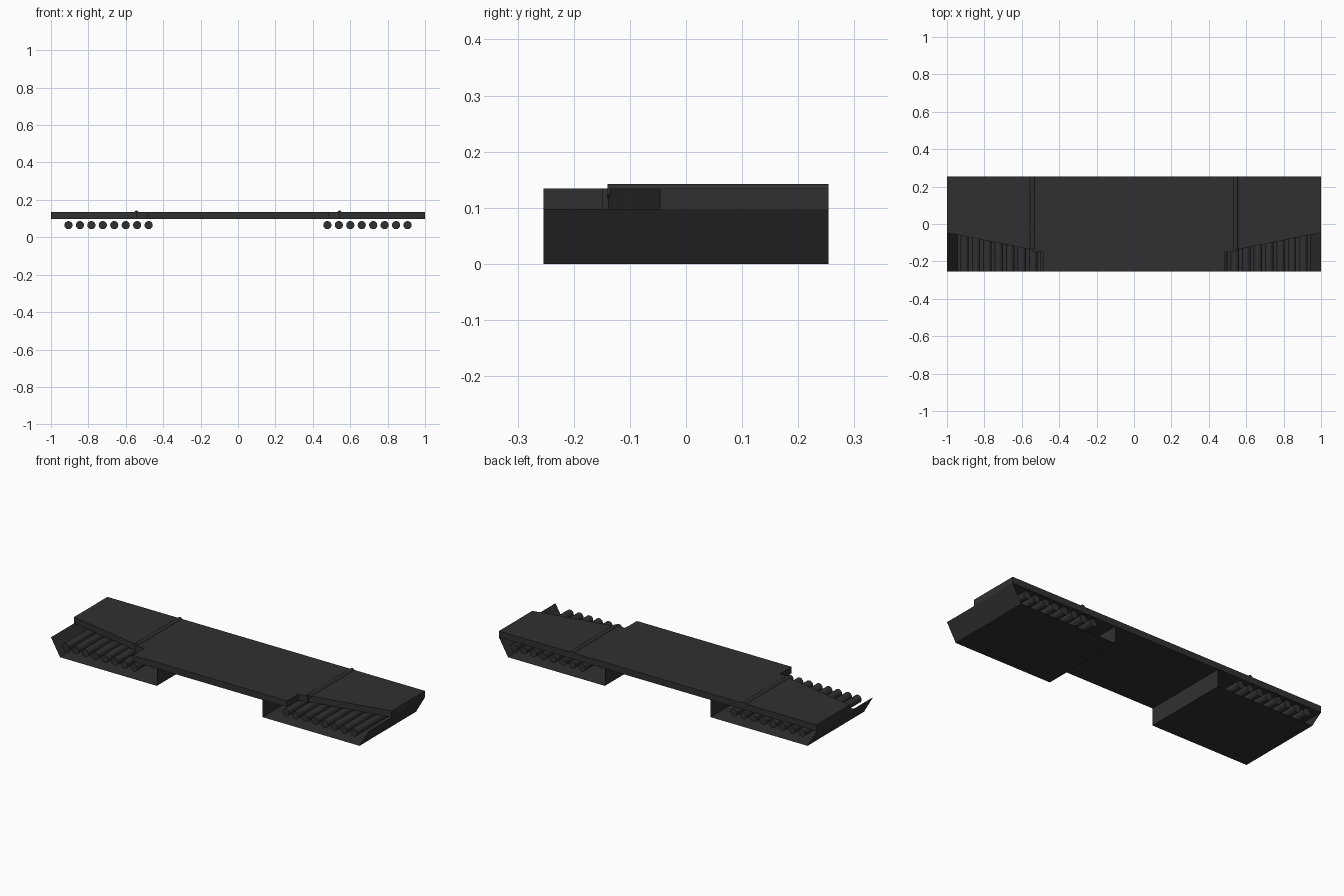
import bpy, bmesh
from math import pi

if "Cube" in bpy.data.objects:
    bpy.data.objects.remove(bpy.data.objects["Cube"])

dark = bpy.data.materials.new("dark_grey")
dark.diffuse_color = (0.03, 0.03, 0.03, 1)
dark.use_nodes = True
dark.node_tree.nodes["Principled BSDF"].inputs["Base Color"].default_value = dark.diffuse_color
Y = 0.254  # half depth


def finish(name, bm):
    me = bpy.data.meshes.new(name)
    bm.to_mesh(me)
    bm.free()
    me.materials.append(dark)
    ob = bpy.data.objects.new(name, me)
    bpy.context.collection.objects.link(ob)
    return ob


def rod(name, x, z, r, y0, y1, sides=16):
    bpy.ops.mesh.primitive_cylinder_add(vertices=sides, radius=r, depth=y1 - y0,
                                        location=(x, (y0 + y1) / 2, z),
                                        rotation=(pi / 2, 0, 0))
    ob = bpy.context.object
    ob.name = name
    ob.data.materials.append(dark)
    bpy.ops.object.shade_smooth_by_angle()


# deck plate with cut-back front corners
half = [(0.487, -Y), (0.487, -0.15), (0.543, -0.15), (0.543, -0.138), (1, -0.046), (1, Y)]
outline = half + [(-x, y) for x, y in reversed(half)]
bm = bmesh.new()
face = bm.faces.new([bm.verts.new((x, y, 0.098)) for x, y in outline])
ext = bmesh.ops.extrude_face_region(bm, geom=[face])
for v in ext["geom"]:
    if isinstance(v, bmesh.types.BMVert):
        v.co.z = 0.134
bmesh.ops.recalc_face_normals(bm, faces=bm.faces)
finish("deck_plate", bm)

for side, s in (("left", -1), ("right", 1)):
    # thin open tray: inner wall, floor, slanted outer wall
    bm = bmesh.new()
    rows = [[bm.verts.new((s * x, y, z)) for y in (-Y, Y)]
            for x, z in ((0.333, 0.098), (0.333, 0), (0.943, 0), (1, 0.098))]
    for a, b in zip(rows, rows[1:]):
        f = [a[0], b[0], b[1], a[1]]
        bm.faces.new(f[::-1] if s > 0 else f)
    finish(side + "_tray", bm)

    # row of rollers in the tray
    for i in range(8):
        rod(f"{side}_roller_{i + 1}", s * (0.478 + i * 0.0612), 0.065, 0.022, -Y, Y)

    # hinge rod along the deck
    rod(side + "_hinge_rod", s * 0.543, 0.1296, 0.013, -0.14, Y)
